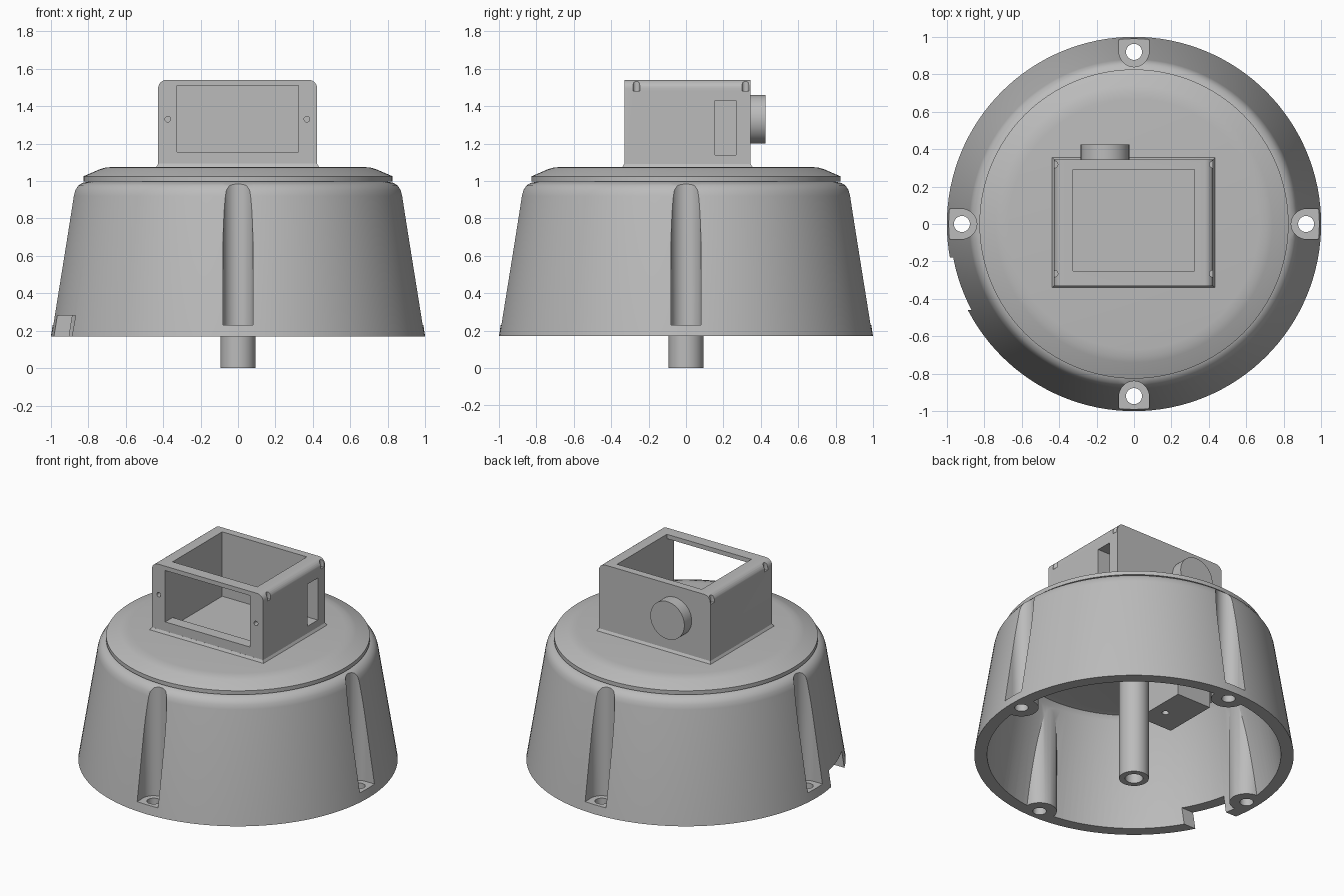
import bpy, bmesh, math
from mathutils import Matrix, Vector

if "Cube" in bpy.data.objects:
    bpy.data.objects.remove(bpy.data.objects["Cube"])

grey = bpy.data.materials.new("plain_grey")
grey.use_nodes = True
grey.diffuse_color = (0.5, 0.5, 0.5, 1)
grey.node_tree.nodes["Principled BSDF"].inputs["Base Color"].default_value = (0.5, 0.5, 0.5, 1)


def finish(bm, name):
    bmesh.ops.recalc_face_normals(bm, faces=bm.faces)
    mesh = bpy.data.meshes.new(name)
    bm.to_mesh(mesh)
    bm.free()
    mesh.materials.append(grey)
    obj = bpy.data.objects.new(name, mesh)
    bpy.context.collection.objects.link(obj)
    return obj


def revolve(name, profile, steps=128):
    """Spin a profile that starts and ends on the z axis into a solid."""
    bm = bmesh.new()
    verts = [bm.verts.new((r, 0, z)) for r, z in profile]
    edges = [bm.edges.new(pair) for pair in zip(verts, verts[1:])]
    bmesh.ops.spin(bm, geom=verts + edges, axis=(0, 0, 1), cent=(0, 0, 0),
                   angle=math.tau, steps=steps)
    bmesh.ops.remove_doubles(bm, verts=bm.verts, dist=1e-4)
    return finish(bm, name)


def box(name, low, high, round_top=0):
    bm = bmesh.new()
    low, high = Vector(low), Vector(high)
    bmesh.ops.create_cube(bm, size=1, matrix=Matrix.Translation((low + high) / 2)
                          @ Matrix.Diagonal((*(high - low), 1)))
    if round_top:
        edges = [e for e in bm.edges if all(v.co.z > high.z - 1e-4 for v in e.verts)
                 and abs(e.verts[0].co.x - e.verts[1].co.x) < 1e-4]
        bmesh.ops.bevel(bm, geom=edges, offset=round_top, segments=6, profile=0.5,
                        affect='EDGES')
    return finish(bm, name)


def cylinder(name, start, end, radius, sides=48):
    bm = bmesh.new()
    start, end = Vector(start), Vector(end)
    axis = end - start
    turn = axis.to_track_quat('Z', 'Y').to_matrix().to_4x4()
    bmesh.ops.create_cone(bm, cap_ends=True, segments=sides, radius1=radius, radius2=radius,
                          depth=axis.length,
                          matrix=Matrix.Translation((start + end) / 2) @ turn)
    return finish(bm, name)


def cut(target, *cutters):
    """Subtract each cutter and throw it away."""
    bpy.context.view_layer.objects.active = target
    for cutter in cutters:
        mod = target.modifiers.new("cut", 'BOOLEAN')
        mod.operation, mod.solver, mod.object = 'DIFFERENCE', 'EXACT', cutter
        bpy.ops.object.modifier_apply(modifier=mod.name)
        bpy.data.objects.remove(cutter)


# Tapered bell with its lid disc
bell = revolve("bell_body", [
    (0, 0.17), (1.0, 0.17), (0.88, 0.92), (0.872, 0.95), (0.855, 0.975), (0.83, 0.99),
    (0.80, 0.996), (0.826, 0.998), (0.826, 1.025), (0.74, 1.062), (0.71, 1.071),
    (0.67, 1.075), (0, 1.075)])
hollow = revolve("hollow", [
    (0, 0.1), (0.931, 0.1), (0.92, 0.17), (0.81, 0.88), (0.79, 0.91), (0.75, 0.92), (0, 0.92)])

# Four screw bosses, grooves and holes around the wall
compass = [Vector((math.cos(a), math.sin(a), 0)) for a in (math.pi / 2 * i for i in range(4))]
up = Vector((0, 0, 1))
for d in compass:
    centre = d * 0.92
    cut(hollow, cylinder("boss", centre + up * 0.17, centre + up * 1.0, 0.108))
cut(bell, hollow)
for d in compass:
    centre, side = d * 0.92, Vector((abs(d.y), abs(d.x), 0)) * 0.08
    a, b = centre - side + up * 0.23, centre + d * 0.2 + side + up * 0.99
    low = [min(p) for p in zip(a, b)]
    high = [max(p) for p in zip(a, b)]
    cut(bell, cylinder("groove", centre + up * 0.23, centre + up * 0.99, 0.08),
        box("groove_mouth", low, high),
        cylinder("screw_hole", centre, centre + up * 0.4, 0.043, 32))

# Cable notch in the rim
cut(bell, box("notch", (-1.1, -0.46, 0.1), (-0.72, -0.18, 0.28)))

# Central hollow shaft and the block hanging below the ceiling
shaft = cylinder("centre_shaft", (0, 0, 0), (0, 0, 0.95), 0.093)
cut(shaft, cylinder("bore", (0, 0, -0.1), (0, 0, 0.5), 0.056))
block = box("inner_block", (-0.46, -0.19, 0.6), (-0.2, 0.19, 0.95))
cut(block, cylinder("block_hole", (-0.29, -0.04, 0.5), (-0.29, -0.04, 0.7), 0.022, 24))

# Open housing on top, with front, top and side windows
housing = box("top_housing", (-0.427, -0.33, 1.06), (0.423, 0.345, 1.54), 0.045)
cut(housing,
    box("cavity", (-0.325, -0.25, 1.095), (0.322, 0.292, 1.7)),
    box("front_window", (-0.325, -0.5, 1.155), (0.322, -0.2, 1.51)),
    box("side_window", (0.25, 0.155, 1.14), (0.6, 0.267, 1.43)))
for x in (-0.375, 0.368):
    cut(housing, cylinder("front_hole", (x, -0.4, 1.33), (x, -0.25, 1.33), 0.015, 24))
for x in (-0.425, 0.421):
    for y in (-0.265, 0.318):
        cut(housing, cylinder("corner_recess", (x, y, 1.48), (x, y, 1.6), 0.018, 24))

# Small flared skirt where the housing meets the lid
skirt = box("housing_skirt", (-0.44, -0.343, 1.07), (0.436, 0.358, 1.092))
for v in skirt.data.vertices:
    if v.co.z > 1.08:
        v.co.x *= 0.969
        v.co.y *= 0.963
cut(skirt, box("skirt_opening", (-0.4, -0.3, 1.0), (0.4, 0.3, 1.2)))

# Round cap on the back
cap = cylinder("back_cap", (-0.155, 0.33, 1.33), (-0.155, 0.425, 1.33), 0.13, 64)

# Smooth curved walls, keep hard edges
for obj in (bell, shaft, block, housing, skirt, cap):
    bpy.ops.object.select_all(action='DESELECT')
    obj.select_set(True)
    bpy.context.view_layer.objects.active = obj
    bpy.ops.object.shade_smooth_by_angle(angle=math.radians(25))
